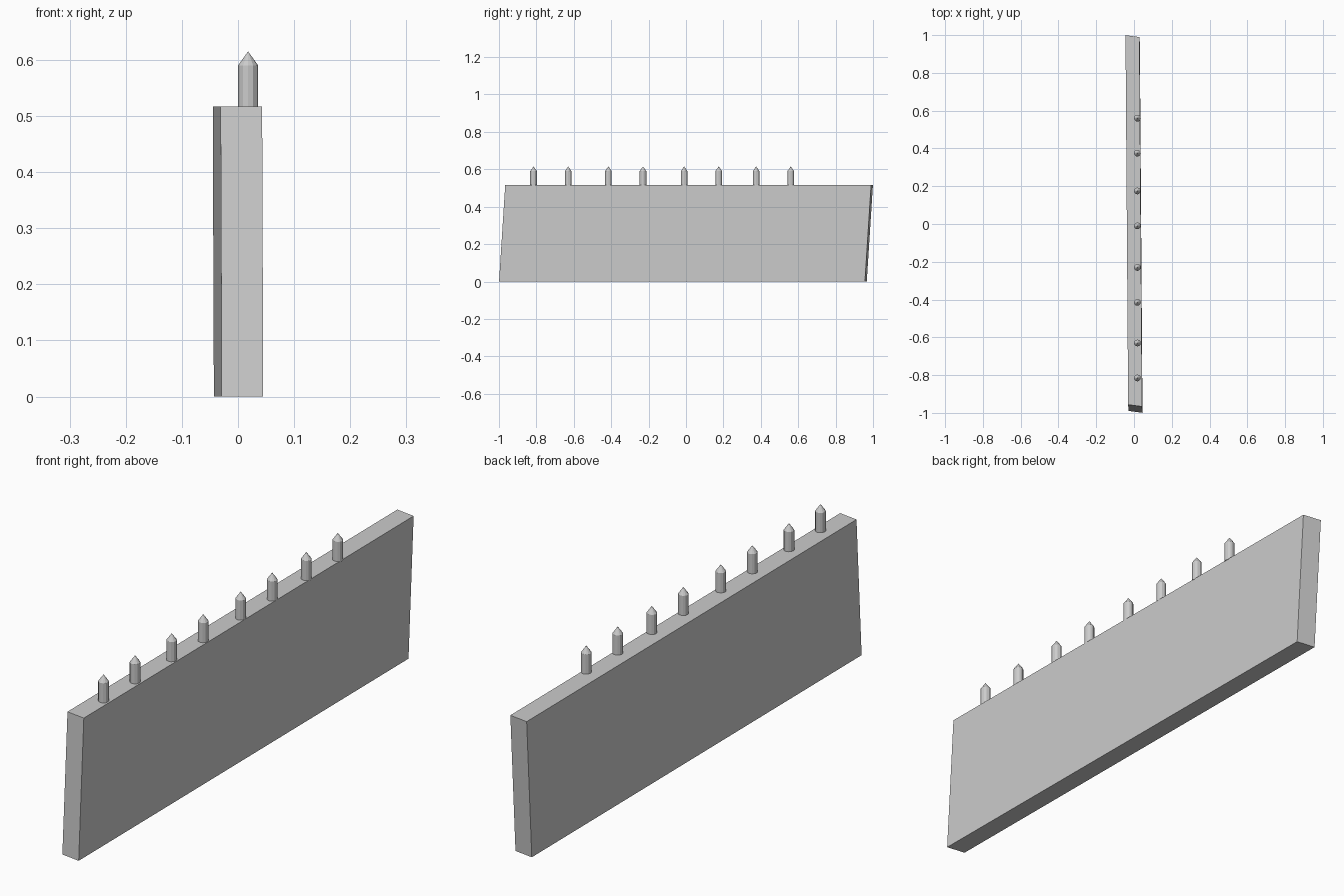
import bpy, bmesh

if "Cube" in bpy.data.objects:
    bpy.data.objects.remove(bpy.data.objects["Cube"])

TOP = 0.517


def finish(bm, name):
    bmesh.ops.recalc_face_normals(bm, faces=bm.faces[:])
    mesh = bpy.data.meshes.new(name)
    bm.to_mesh(mesh)
    bm.free()
    obj = bpy.data.objects.new(name, mesh)
    bpy.context.collection.objects.link(obj)
    return obj


# Panel: a thin box, slightly skewed and leaning towards the back
bm = bmesh.new()
bmesh.ops.create_cube(bm, size=1)
for v in bm.verts:
    x, y, z = v.co * 2
    v.co = (0.037 * x - 0.007 * y - 0.001 * z,
            0.978 * y - 0.005 * x + 0.0165 * z,
            TOP * (z + 1) / 2)
finish(bm, "panel")

# Pegs: short round posts with pointed tips along the top edge
R, SIDES = 0.018, 12
for i, y in enumerate((-0.815, -0.63, -0.415, -0.23, -0.01, 0.175, 0.375, 0.56)):
    bm = bmesh.new()
    base = bmesh.ops.create_circle(bm, cap_ends=True, segments=SIDES, radius=R)["verts"]
    bmesh.ops.translate(bm, verts=base, vec=(0.018, y, TOP - 0.002))
    side = bmesh.ops.extrude_face_region(bm, geom=bm.faces[:], use_keep_orig=True)["geom"]
    rim = [g for g in side if isinstance(g, bmesh.types.BMVert)]
    cap = [g for g in side if isinstance(g, bmesh.types.BMFace)]
    bmesh.ops.translate(bm, verts=rim, vec=(0, 0, 0.075))
    tip = bmesh.ops.poke(bm, faces=cap)["verts"]
    bmesh.ops.translate(bm, verts=tip, vec=(0, 0, 0.025))
    finish(bm, f"peg_{i + 1}")
